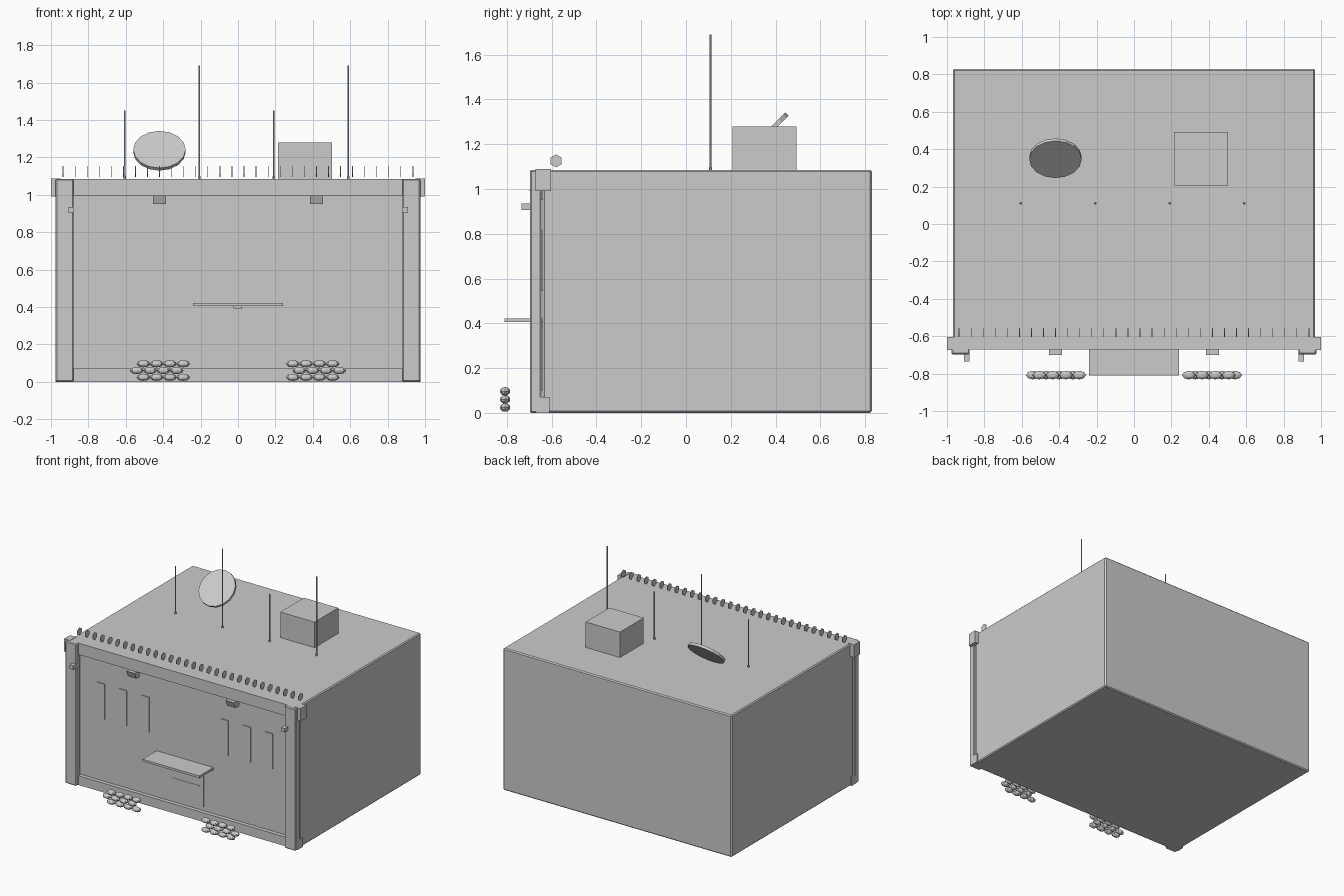
import bpy, math
from mathutils import Matrix, Vector

old = bpy.data.objects.get("Cube")
if old:
    bpy.data.objects.remove(old, do_unlink=True)

grey = bpy.data.materials.new("plain grey")
grey.use_nodes = True
grey.diffuse_color = (0.6, 0.6, 0.6, 1)
grey.node_tree.nodes["Principled BSDF"].inputs["Base Color"].default_value = (0.6, 0.6, 0.6, 1)


def finish(name):
    ob = bpy.context.object
    ob.name = name
    ob.data.materials.append(grey)
    return ob


def box(name, x0, x1, y0, y1, z0, z1, bevel=0):
    """Box given by its limits, with an optional rounded edge."""
    bpy.ops.mesh.primitive_cube_add(size=1)
    ob = finish(name)
    size = Vector((x1 - x0, y1 - y0, z1 - z0))
    mid = Vector((x0 + x1, y0 + y1, z0 + z1)) / 2
    ob.data.transform(Matrix.LocRotScale(mid, None, size))
    if bevel:
        mod = ob.modifiers.new("edge", "BEVEL")
        mod.width, mod.segments = bevel, 1
    return ob


def cylinder(name, loc, radius, depth, sides, rot=(0, 0, 0)):
    bpy.ops.mesh.primitive_cylinder_add(vertices=sides, radius=radius, depth=depth,
                                        location=loc, rotation=rot)
    return finish(name)


def mirrored(name, x0, x1, *rest):
    """Same box on the left and on the right."""
    return [box("left_" + name, x0, x1, *rest), box("right_" + name, -x1, -x0, *rest)]


ROOF = 1.085

# Main shell and front frame
box("container_body", -0.967, 0.967, -0.64, 0.83, 0, ROOF, 0.008)
box("top_beam", -0.97, 0.97, -0.67, -0.61, 0.997, ROOF)
box("bottom_beam", -0.975, 0.975, -0.67, -0.61, 0, 0.07)
mirrored("corner_post", 0.88, 0.975, -0.697, -0.645, 0, ROOF, 0.006)
mirrored("corner_cap", 0.95, 1.0, -0.673, -0.603, 0.99, ROOF + 0.003)
mirrored("post_lamp", 0.88, 0.91, -0.735, -0.69, 0.905, 0.935)

# Lamps under the top beam, tapered towards the bottom
for lamp in mirrored("beam_lamp", 0.385, 0.455, -0.70, -0.63, 0.95, 0.997):
    for v in lamp.data.vertices:
        if v.co.z < 0.96 and v.co.y < -0.68:
            v.co.y += 0.02

# Serving shelf with bracket and the board below
box("shelf", -0.24, 0.24, -0.81, -0.63, 0.405, 0.422)
box("shelf_bracket", -0.025, 0.022, -0.69, -0.63, 0.391, 0.406)
box("board", -0.16, 0.16, -0.646, -0.635, 0.10, 0.385)
for z in (0.25, 0.31):
    box("board_line", -0.10, 0.13, -0.649, -0.64, z, z + 0.006)

# Narrow strips on the front panel
for x in (0.335, 0.525, 0.71):
    mirrored("wall_strip", x - 0.033, x + 0.033, -0.646, -0.635, 0.545, 0.815)

# Row of thin hexagonal rings along the roof edge
COUNT = 30
for i in range(COUNT):
    x = -0.935 + 1.87 * i / (COUNT - 1)
    cylinder("roof_ring", (x, -0.58, 1.125), 0.029, 0.004, 6, (0, math.pi / 2, 0)).data.transform(
        Matrix.Rotation(math.pi / 6, 4, "Z"))

# Roof equipment
box("roof_unit", 0.213, 0.503, 0.207, 0.493, ROOF - 0.01, 1.28)
cylinder("dish", (-0.42, 0.352, 1.235), 0.14, 0.02, 16, (math.pi / 4, 0, 0))
for i in range(4):
    x = -0.605 + 0.398 * i
    top = 1.69 if i % 2 else 1.45
    cylinder("antenna", (x, 0.11, (ROOF + top) / 2), 0.004, top - ROOF, 6)
    cylinder("antenna_base", (x, 0.11, ROOF + 0.006), 0.007, 0.016, 6)

# Stacked sandbags in front, middle row shifted by half a bag
for side in (-1, 1):
    for row in range(3):
        for k in range(4):
            x = side * (0.293 + 0.071 * k + (0.035 if row == 1 else 0))
            bpy.ops.mesh.primitive_uv_sphere_add(segments=8, ring_count=6, radius=1)
            bag = finish("sandbag")
            bag.data.transform(Matrix.LocRotScale(
                Vector((x, -0.808, 0.024 + 0.036 * row)), None, Vector((0.036, 0.023, 0.019))))
